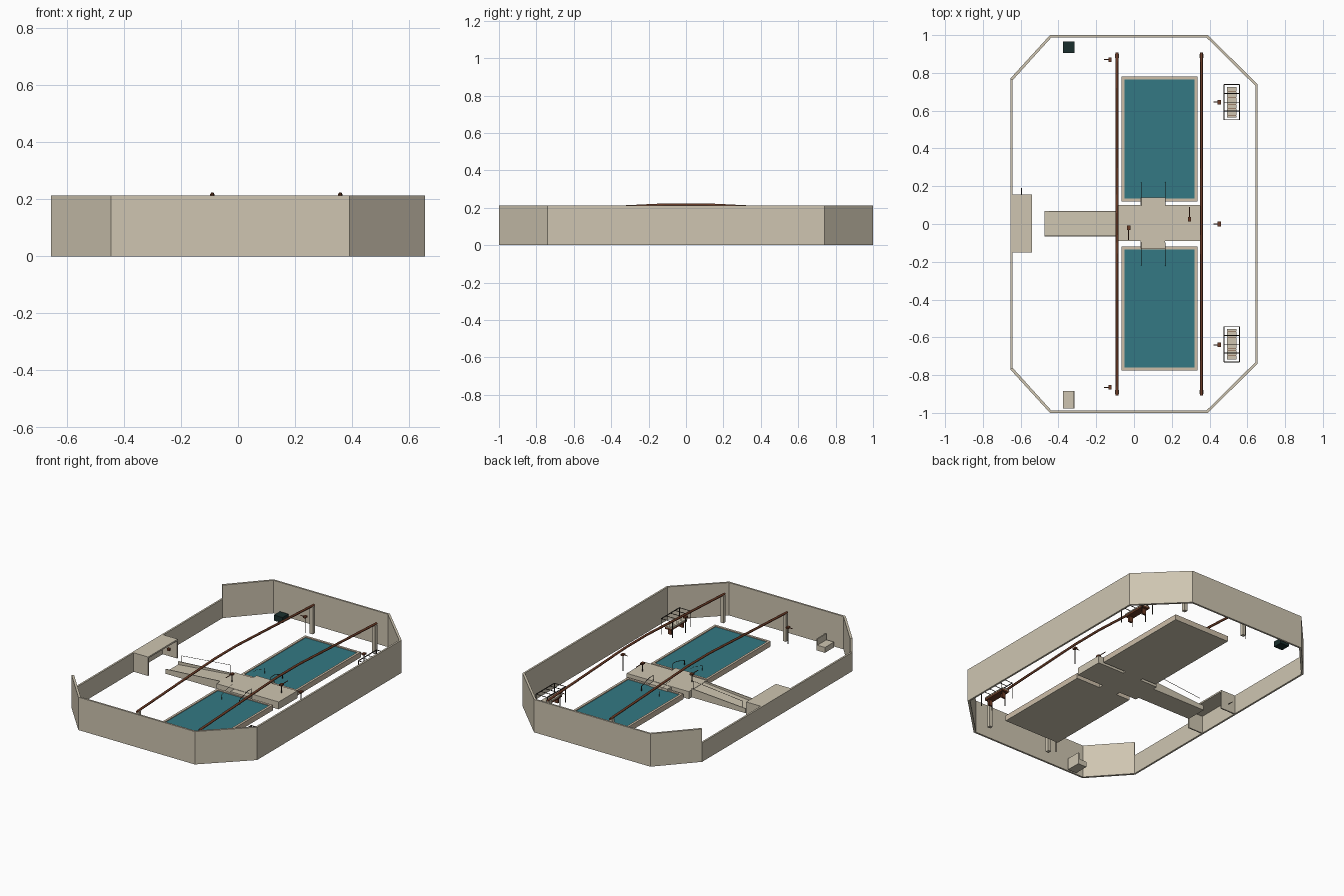
import bpy, bmesh
from mathutils import Vector

if "Cube" in bpy.data.objects:
    bpy.data.objects.remove(bpy.data.objects["Cube"], do_unlink=True)


def material(name, rgb):
    m = bpy.data.materials.new(name)
    m.use_nodes = True
    m.diffuse_color = (*rgb, 1)
    m.node_tree.nodes["Principled BSDF"].inputs["Base Color"].default_value = (*rgb, 1)
    return m


STONE = material("warm_stone", (0.62, 0.56, 0.44))
RIM = material("pool_rim_stone", (0.61, 0.51, 0.39))
WATER = material("teal_water", (0.033, 0.19, 0.23))
BROWN = material("red_brown", (0.15, 0.045, 0.02))
METAL = material("dark_metal", (0.035, 0.028, 0.022))
DARK = material("dark_green", (0.01, 0.028, 0.026))


def finish(name, bm, mat):
    bmesh.ops.recalc_face_normals(bm, faces=bm.faces)
    mesh = bpy.data.meshes.new(name)
    bm.to_mesh(mesh)
    bm.free()
    mesh.materials.append(mat)
    obj = bpy.data.objects.new(name, mesh)
    bpy.context.collection.objects.link(obj)


def prism(name, points, vector, mat):
    """Extrude a closed 3D outline along a vector."""
    bm = bmesh.new()
    face = bm.faces.new([bm.verts.new(p) for p in points])
    made = bmesh.ops.extrude_face_region(bm, geom=[face])["geom"]
    bmesh.ops.translate(bm, vec=vector, verts=[v for v in made if isinstance(v, bmesh.types.BMVert)])
    finish(name, bm, mat)


def box(name, x, y, z, mat):
    corners = [(x[0], y[0], z[0]), (x[1], y[0], z[0]), (x[1], y[1], z[0]), (x[0], y[1], z[0])]
    prism(name, corners, (0, 0, z[1] - z[0]), mat)


def rod(name, points, radius, mat):
    """Round bar along a polyline."""
    curve = bpy.data.curves.new(name, "CURVE")
    curve.dimensions = "3D"
    curve.bevel_depth = radius
    curve.bevel_resolution = 1
    curve.use_fill_caps = True
    line = curve.splines.new("POLY")
    line.points.add(len(points) - 1)
    for p, co in zip(line.points, points):
        p.co = (*co, 1)
    curve.materials.append(mat)
    obj = bpy.data.objects.new(name, curve)
    bpy.context.collection.objects.link(obj)


# Perimeter wall: chamfered rectangle, lower on the right-hand side
outline = [(-0.445, 1), (0.39, 1), (0.655, 0.74), (0.655, -0.74),
           (0.39, -1), (-0.445, -1), (-0.655, -0.77), (-0.655, 0.77)]
inner = [(x * 0.982, y * 0.988) for x, y in outline]
for i in range(len(outline)):
    j = (i + 1) % len(outline)
    low = outline[i][0] < -0.6 and outline[j][0] < -0.6
    quad = [(*p, 0) for p in (outline[i], outline[j], inner[j], inner[i])]
    prism("perimeter_wall", quad, (0, 0, 0.123 if low else 0.213), STONE)

# Two pools: stone base, water and raised rim
for side, y0, y1 in (("back", 0.12, 0.78), ("front", -0.775, -0.12)):
    x0, x1, w, base, top = -0.065, 0.335, 0.015, 0.006, 0.035
    box(side + "_pool_base", (x0, x1), (y0, y1), (0, base), STONE)
    box(side + "_pool_water", (x0 + w, x1 - w), (y0 + w, y1 - w), (base, 0.03), WATER)
    for x in (x0, x1 - w):
        box(side + "_pool_side_rim", (x, x + w), (y0, y1), (base, top), RIM)
    for y in (y0, y1 - w):
        box(side + "_pool_end_rim", (x0 + w, x1 - w), (y, y + w), (base, top), RIM)

# Central platform with pool steps
box("platform", (-0.09, 0.355), (-0.09, 0.1), (0, 0.048), STONE)
box("back_step", (0.035, 0.165), (0.1, 0.14), (0, 0.046), STONE)
box("front_step", (0.035, 0.165), (-0.13, -0.09), (0, 0.046), STONE)

# Sloping ramp and low side curbs
prism("ramp", [(-0.475, -0.06, 0), (-0.09, -0.06, 0), (-0.09, -0.06, 0.046), (-0.475, -0.06, 0.01)],
      (0, 0.125, 0), STONE)
for y in (-0.065, 0.065):
    prism("ramp_curb", [(-0.475, y, 0), (-0.09, y, 0), (-0.09, y, 0.056), (-0.475, y, 0.03)],
          (0, 0.005, 0), STONE)
rod("ramp_handrail", [(-0.45, 0.067, 0.01), (-0.45, 0.067, 0.072), (-0.1, 0.067, 0.106),
                      (-0.1, 0.067, 0.045)], 0.0016, METAL)

# Handrails leading into the pools
for x, r in ((0.038, 0.0009), (0.165, 0.002)):
    for s in (-1, 1):
        rod("pool_handrail", [(x, s * 0.1, 0.045), (x, s * 0.1, 0.085), (x, s * 0.14, 0.085),
                              (x, s * 0.22, 0.06), (x, s * 0.22, 0.03)], r, METAL)

# Overhead beams on end posts
for x in (-0.09, 0.358):
    rod("overhead_beam", [(x, -0.907, 0.178), (x, -0.11, 0.217), (x, 0.11, 0.217), (x, 0.907, 0.178)],
        0.0075, BROWN)
    for y in (-0.89, 0.89):
        box("beam_post", (x - 0.011, x + 0.011), (y - 0.011, y + 0.011), (0, 0.175), STONE)

# Shelter against the low wall, with a small wall box and its arm
box("shelter_roof", (-0.65, -0.54), (-0.15, 0.155), (0.113, 0.123), STONE)
for y in (-0.15, 0.147):
    box("shelter_end", (-0.645, -0.54), (y, y + 0.008), (0, 0.113), STONE)
box("shelter_box", (-0.604, -0.586), (0.133, 0.147), (0.04, 0.054), BROWN)
rod("shelter_arm", [(-0.595, 0.14, 0.047), (-0.595, 0.19, 0.047)], 0.002, METAL)


def lamp(name, x, y, base, top, direction):
    """Thin pole, brown head and a short arm."""
    d = Vector(direction)
    rod(name + "_pole", [(x, y, base), (x, y, top)], 0.003, METAL)
    box(name + "_head", (x - 0.009, x + 0.009), (y - 0.012, y + 0.012), (top - 0.005, top + 0.005), BROWN)
    rod(name + "_arm", [(x, y, top), (x + d.x, y + d.y, top)], 0.0025, BROWN)


for y in (-0.865, 0.87):
    lamp("end_lamp", -0.127, y, 0, 0.105, (-0.032, 0))
for y in (-0.64, 0, 0.645):
    lamp("side_lamp", 0.452, y, 0, 0.105, (-0.032, 0))
lamp("platform_lamp", -0.028, -0.02, 0.048, 0.1, (0, -0.065))
lamp("platform_lamp", 0.294, 0.025, 0.048, 0.1, (0, 0.065))

# Open pergola frames over slatted benches
for yc in (-0.637, 0.645):
    x0, x1, y0, y1, top = 0.477, 0.558, yc - 0.093, yc + 0.093, 0.102
    for x in (x0, x1):
        rod("pergola_side_rail", [(x, y0, top), (x, y1, top)], 0.003, METAL)
        for y in (y0, y1):
            rod("pergola_leg", [(x, y, 0), (x, y, top)], 0.0028, METAL)
    for k in range(5):
        y = y0 + k * (y1 - y0) / 4
        rod("pergola_crossbar", [(x0, y, top), (x1, y, top)], 0.002, METAL)
    box("bench_seat", (0.494, 0.541), (yc - 0.08, yc + 0.08), (0.036, 0.048), BROWN)
    for k in range(14):
        y = yc - 0.08 + k * 0.0115
        box("bench_slat", (0.492, 0.543), (y, y + 0.0105), (0.048, 0.055), STONE)
    for s in (-0.06, 0.06):
        box("bench_foot", (0.505, 0.53), (yc + s - 0.006, yc + s + 0.006), (0, 0.036), BROWN)

# Corner furniture
box("dark_bin", (-0.377, -0.315), (0.905, 0.966), (0, 0.036), DARK)
box("corner_seat", (-0.377, -0.315), (-0.978, -0.885), (0, 0.035), STONE)
box("corner_seat_back", (-0.323, -0.315), (-0.978, -0.885), (0.035, 0.075), STONE)
